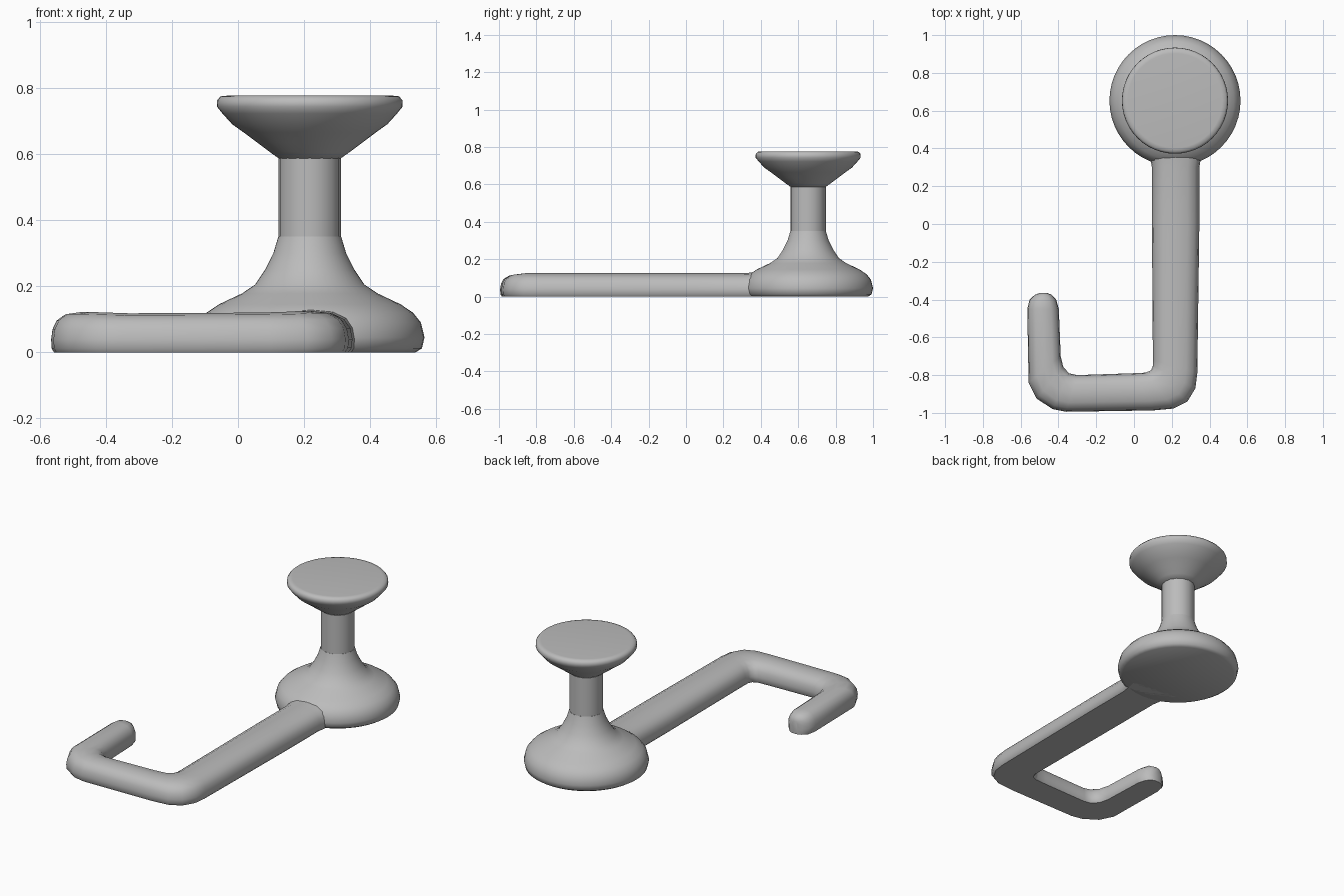
import bpy
import bmesh
from math import cos, sin, tau

cube = bpy.data.objects.get("Cube")
if cube:
    bpy.data.objects.remove(cube, do_unlink=True)

grey = bpy.data.materials.new("plain grey")
grey.use_nodes = True
colour = (0.5, 0.5, 0.5, 1)
grey.diffuse_color = colour
grey.node_tree.nodes["Principled BSDF"].inputs["Base Color"].default_value = colour


def skin(name, rings, location=(0, 0, 0)):
    """Bridge closed rings of equal length, cap both ends and smooth."""
    bm = bmesh.new()
    loops = [[bm.verts.new(p) for p in ring] for ring in rings]
    n = len(loops[0])
    for a, b in zip(loops, loops[1:]):
        for i in range(n):
            j = (i + 1) % n
            bm.faces.new((a[i], a[j], b[j], b[i]))
    bm.faces.new(loops[0][::-1])
    bm.faces.new(loops[-1])
    bmesh.ops.recalc_face_normals(bm, faces=bm.faces)
    mesh = bpy.data.meshes.new(name)
    bm.to_mesh(mesh)
    bm.free()
    mesh.materials.append(grey)
    obj = bpy.data.objects.new(name, mesh)
    obj.location = location
    bpy.context.collection.objects.link(obj)
    bpy.ops.object.select_all(action="DESELECT")
    obj.select_set(True)
    bpy.context.view_layer.objects.active = obj
    bpy.ops.object.shade_smooth_by_angle(angle=0.8)
    return obj


def lathe(name, profile, sides, location):
    """Turn a (radius, height) profile around the vertical axis."""
    rings = [[(r * cos(tau * i / sides), r * sin(tau * i / sides), z)
              for i in range(sides)] for r, z in profile]
    return skin(name, rings, location)


centre = (0.217, 0.653, 0)

# Rounded base flowing up into the neck
lathe("base", [(0.32, 0), (0.339, 0.012), (0.347, 0.045), (0.336, 0.09),
               (0.312, 0.12), (0.275, 0.145), (0.205, 0.178), (0.165, 0.205),
               (0.135, 0.25), (0.11, 0.3), (0.095, 0.35)], 48, centre)

# Straight stem
lathe("stem", [(0.095, 0.33), (0.095, 0.61)], 16, centre)

# Flared cap with a flat top
lathe("cap", [(0.092, 0.585), (0.12, 0.605), (0.16, 0.635), (0.2, 0.665),
              (0.235, 0.69), (0.264, 0.722), (0.281, 0.743),
              (0.28, 0.762), (0.27, 0.774), (0.25, 0.776)], 48, centre)

# Hooked arm: inner edge, outer edge and height along its length
arm_path = [
    ((0.05, 0.45), (0.38, 0.45), 0.135),
    ((0.08, 0.38), (0.36, 0.38), 0.13),
    ((0.095, 0.3), (0.346, 0.3), 0.125),
    ((0.095, 0), (0.346, 0), 0.125),
    ((0.1, -0.72), (0.335, -0.79), 0.125),
    ((0.1, -0.75), (0.325, -0.87), 0.125),
    ((0.09, -0.775), (0.283, -0.94), 0.125),
    ((0.06, -0.787), (0.21, -0.977), 0.122),
    ((0, -0.79), (0.1, -0.987), 0.12),
    ((-0.3, -0.8), (-0.36, -0.994), 0.118),
    ((-0.345, -0.79), (-0.43, -0.98), 0.12),
    ((-0.375, -0.755), (-0.515, -0.925), 0.122),
    ((-0.388, -0.7), (-0.558, -0.84), 0.122),
    ((-0.398, -0.45), (-0.565, -0.45), 0.12),
    ((-0.412, -0.4), (-0.553, -0.4), 0.115),
    ((-0.435, -0.375), (-0.525, -0.375), 0.1),
    ((-0.46, -0.365), (-0.5, -0.365), 0.08),
]
# Half cross-section: flat underneath, rounded on top
half = [(0.9, 0), (0.98, 0.1), (1, 0.32), (0.95, 0.58), (0.8, 0.8), (0.5, 0.95)]
section = half + [(0, 1)] + [(-u, v) for u, v in reversed(half)]
arm_rings = []
for (ax, ay), (bx, by), height in arm_path:
    arm_rings.append([((ax + bx) / 2 + u * (bx - ax) / 2,
                       (ay + by) / 2 + u * (by - ay) / 2,
                       v * height) for u, v in section])
skin("hook_arm", arm_rings)
